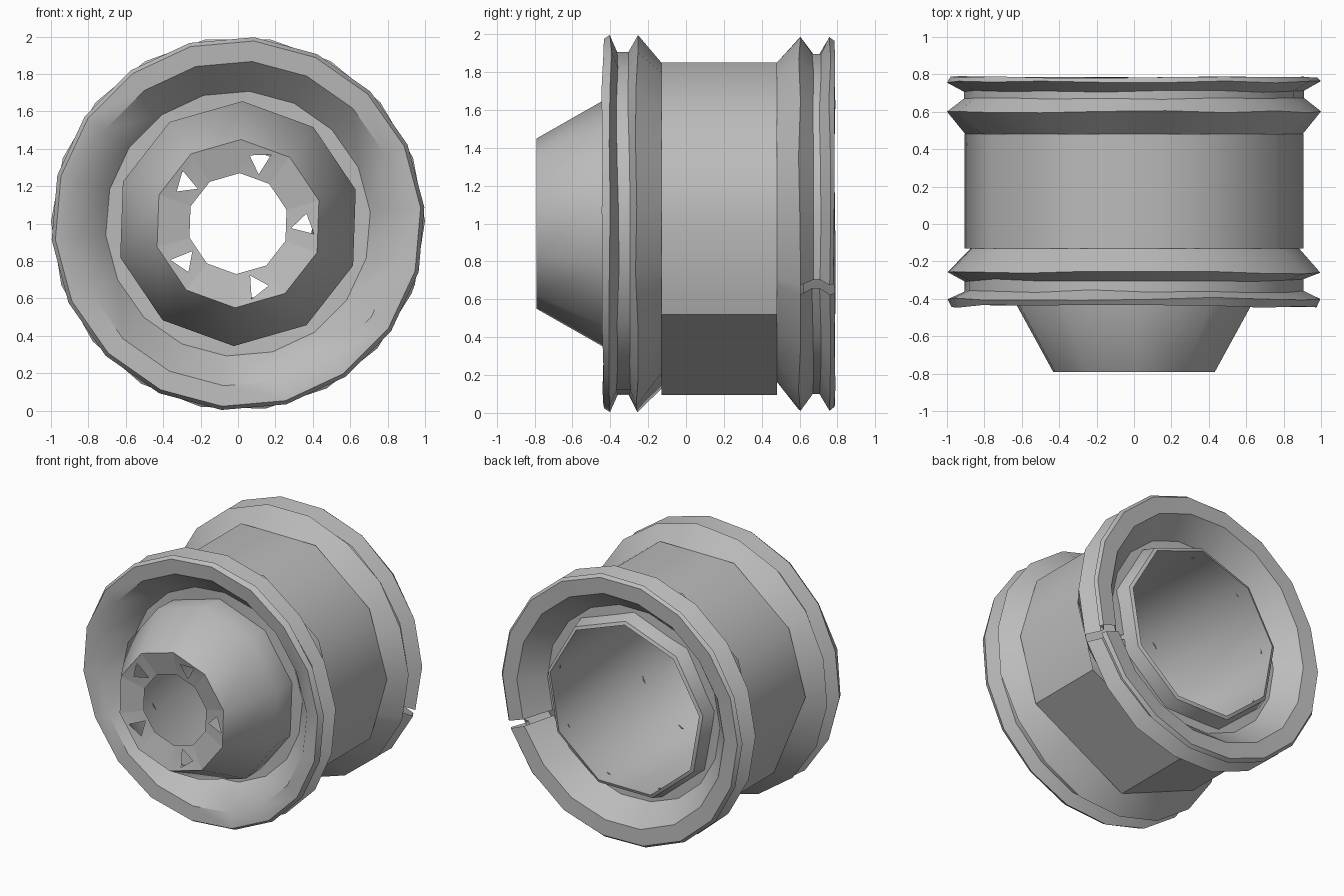
import bpy
import random
from math import cos, sin, radians, pi

random.seed(4)
cube = bpy.data.objects.get("Cube")
if cube:
    bpy.data.objects.remove(cube)

metal = bpy.data.materials.new("grey_metal")
metal.use_nodes = True
grey = (0.5, 0.5, 0.5, 1)
metal.diffuse_color = grey
metal.node_tree.nodes["Principled BSDF"].inputs["Base Color"].default_value = grey


def point(r, a, y):
    return (r * cos(a), y, 1 + r * sin(a))


def make(name, verts, faces):
    mesh = bpy.data.meshes.new(name)
    mesh.from_pydata(verts, [], faces)
    mesh.materials.append(metal)
    obj = bpy.data.objects.new(name, mesh)
    bpy.context.collection.objects.link(obj)
    bpy.ops.object.select_all(action="DESELECT")
    obj.select_set(True)
    bpy.context.view_layer.objects.active = obj
    bpy.ops.object.shade_smooth_by_angle(angle=radians(40))
    return obj


def revolve(name, profile, angles, wobble=0.0, gap=None):
    """Turn (y, radius) points about the axle; a radius may depend on the angle.
    gap(y, column) tells which faces to leave out."""
    n = len(angles)
    verts, faces = [], []
    for y, r in profile:
        fixed = callable(r)
        for a in angles:
            dy = 0 if fixed else random.uniform(-wobble, wobble)
            verts.append(point(r(a) if fixed else r, a, y + dy))
    for i in range(len(profile) - 1):
        for j in range(n):
            k = (j + 1) % n
            if gap and gap(min(profile[i][0], profile[i + 1][0]), j):
                continue
            faces.append((i * n + j, (i + 1) * n + j, (i + 1) * n + k, i * n + k))
    return make(name, verts, faces)


def even(n, start=0):
    return [radians(start) + 2 * pi * i / n for i in range(n)]


# Outer barrel: few sides, with one wide flat at the lower left
corners = [radians(d) for d in (-90, -32, 0, 33, 70, 110, 148, 180, 225)]


def barrel_radius(a):
    """Distance to the barrel's faceted wall at angle a."""
    a = (a + pi / 2 + 1e-6) % (2 * pi) - pi / 2
    for lo, hi in zip(corners, corners[1:] + [radians(270)]):
        if lo <= a <= hi:
            half = (hi - lo) / 2
            return 0.905 * cos(half) / cos(a - lo - half)
    return 0.905


revolve("barrel_outside", [(-0.13, 0.905), (0.48, 0.905)], corners)

# Front flange: bowl slope, double lip, then down to the barrel
revolve("front_flange", [
    (-0.25, 0.61), (-0.25, 0.71), (-0.425, 0.87), (-0.44, 0.98), (-0.4, 1.0),
    (-0.36, 0.91), (-0.3, 0.91), (-0.26, 1.0), (-0.13, barrel_radius),
], even(18, 5), wobble=0.008)

# Rear flange: the same lips mirrored, split by a narrow slot
slot_angles = [radians(-22)] + [radians(-19 + 357 * i / 18) for i in range(18)]
revolve("rear_flange", [
    (0.48, barrel_radius), (0.6, 1.0), (0.67, 0.91), (0.71, 0.91),
    (0.76, 1.0), (0.785, 0.98), (0.78, 0.86), (0.62, 0.72), (0.62, 0.63),
], slot_angles, wobble=0.006, gap=lambda y, col: col == 0 and y > 0.55)

# Inner barrel: raised rear lip, straight bore, then the back of the hub
revolve("barrel_inside", [(0.6, 0.69), (0.72, 0.655), (0.73, 0.63),
                          (-0.42, 0.61), (-0.76, 0.42)], even(9, 10))

# Hub cone standing out of the front, with its base tucked into the bowl
revolve("hub_cone", [(-0.79, 0.45), (-0.43, 0.655), (-0.25, 0.65)], even(10, 16))

# Hub face: centre bore and five triangular bolt holes
verts, faces = [], []
for s in range(10):
    a, b = radians(52 + 36 * s), radians(88 + 36 * s)
    mid = (a + b) / 2
    base = len(verts)
    verts += [point(0.45, a, -0.79), point(0.45, b, -0.79),
              point(0.27, b, -0.75), point(0.27, a, -0.75)]
    if s % 2:
        faces.append((base, base + 1, base + 2, base + 3))
    else:
        verts += [point(0.41, mid - 0.1, -0.781), point(0.37, mid + 0.18, -0.772),
                  point(0.285, mid - 0.05, -0.753)]
        loops = [(0, 1, 5, 4), (1, 2, 6, 5), (2, 3, 6), (3, 0, 4, 6)]
        faces += [tuple(base + i for i in f) for f in loops]
make("hub_face", verts, [f[::-1] for f in faces])
